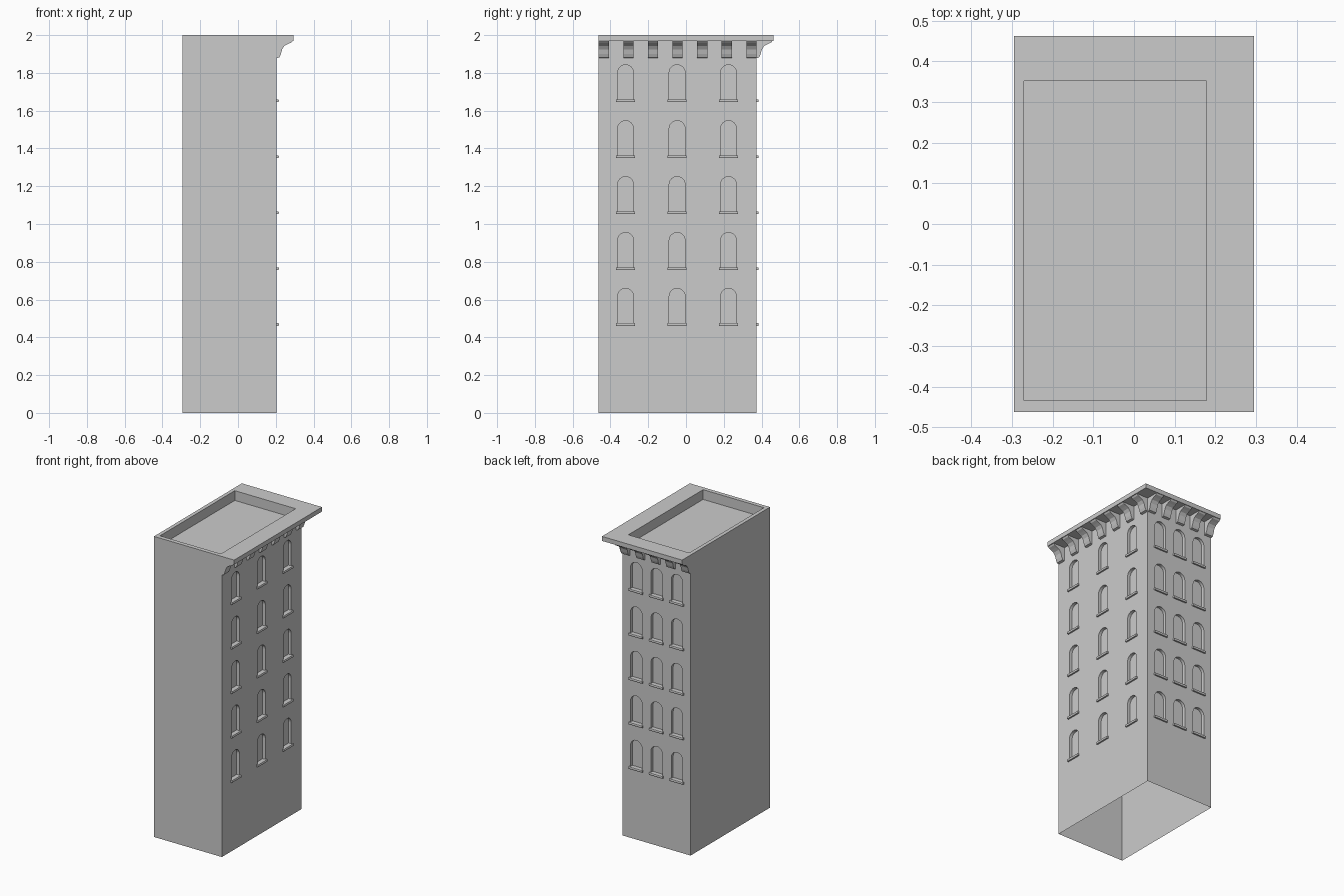
import bpy, bmesh, math
from mathutils import Vector

if "Cube" in bpy.data.objects:
    bpy.data.objects.remove(bpy.data.objects["Cube"])

X0, X1, XO = -0.295, 0.205, 0.295      # side wall, window wall, cornice edge
Y0, Y1, YO = -0.462, 0.373, 0.462
Z_ROWS = [0.467 + 0.296 * i for i in range(5)]


def on_right(a, out, z):
    return Vector((X1 + out, a, z))


def on_back(a, out, z):
    return Vector((a, Y1 + out, z))


WALLS = [(on_right, (-0.320, -0.047, 0.225), Y0, Y1, 7),
         (on_back, (-0.195, -0.045, 0.105), X0, X1, 5)]


def prism(bm, start, end):
    a = [bm.verts.new(p) for p in start]
    b = [bm.verts.new(p) for p in end]
    faces = [bm.faces.new(a), bm.faces.new(b[::-1])]
    for i in range(len(a)):
        j = (i + 1) % len(a)
        faces.append(bm.faces.new((a[j], a[i], b[i], b[j])))
    bmesh.ops.recalc_face_normals(bm, faces=faces)


def box(bm, x0, x1, y0, y1, z0, z1):
    c = [(x0, y0), (x1, y0), (x1, y1), (x0, y1)]
    prism(bm, [(x, y, z0) for x, y in c], [(x, y, z1) for x, y in c])


def make(name, bm):
    me = bpy.data.meshes.new(name)
    bm.to_mesh(me)
    bm.free()
    ob = bpy.data.objects.new(name, me)
    bpy.context.collection.objects.link(ob)
    return ob


# Tower shell
bm = bmesh.new()
box(bm, X0, X1, Y0, Y1, 0, 2)
walls = make("building_walls", bm)

# Cutters: arched window niches and the sunken roof
bm = bmesh.new()
W, SPRING, RISE, DEPTH = 0.042, 0.150, 0.042, 0.02
arch = [(-W, 0), (W, 0)] + [(W * math.cos(math.pi * i / 12),
                             SPRING + RISE * math.sin(math.pi * i / 12)) for i in range(13)]
for wall, centres, *_ in WALLS:
    for c in centres:
        for z in Z_ROWS:
            prism(bm, [wall(c + u, -DEPTH, z + v) for u, v in arch],
                  [wall(c + u, 0.05, z + v) for u, v in arch])
box(bm, -0.27, 0.178, -0.434, 0.352, 1.935, 2.1)
cutter = make("niche_cutter", bm)
cutter.hide_render = True

mod = walls.modifiers.new("niches", 'BOOLEAN')
mod.object, mod.solver = cutter, 'EXACT'
bpy.context.view_layer.objects.active = walls
bpy.ops.object.modifier_apply(modifier=mod.name)
bpy.data.objects.remove(cutter)

# Open underside
bm = bmesh.new()
bm.from_mesh(walls.data)
bmesh.ops.delete(bm, geom=[f for f in bm.faces if f.calc_center_median().z < 1e-4],
                 context='FACES')
bm.to_mesh(walls.data)
bm.free()

# Window sills
bm = bmesh.new()
sill = [(-0.02, -0.006), (0.010, -0.006), (0.012, 0.002), (0.010, 0.008), (-0.02, 0.008)]
for wall, centres, *_ in WALLS:
    for c in centres:
        for z in Z_ROWS:
            prism(bm, [wall(c - 0.05, o, z + v) for o, v in sill],
                  [wall(c + 0.05, o, z + v) for o, v in sill])
make("window_sills", bm)

# Curved cornice brackets
bm = bmesh.new()
bracket = [(0, 1.97), (0, 1.878), (0.014, 1.882), (0.022, 1.90), (0.029, 1.925),
           (0.041, 1.943), (0.06, 1.953), (0.078, 1.961), (0.085, 1.97)]
BW = 0.054
for wall, _, lo, hi, n in WALLS:
    for i in range(n):
        a = lo + (hi - lo - BW) * i / (n - 1)
        prism(bm, [wall(a, o, z) for o, z in bracket],
              [wall(a + BW, o, z) for o, z in bracket])
make("cornice_brackets", bm)

# L-shaped cornice slab over the two decorated walls
bm = bmesh.new()
plan = [(X1, Y0), (XO, Y0), (XO, YO), (X0, YO), (X0, Y1), (X1, Y1)]
prism(bm, [(x, y, 1.97) for x, y in plan], [(x, y, 2) for x, y in plan])
make("cornice_slab", bm)
